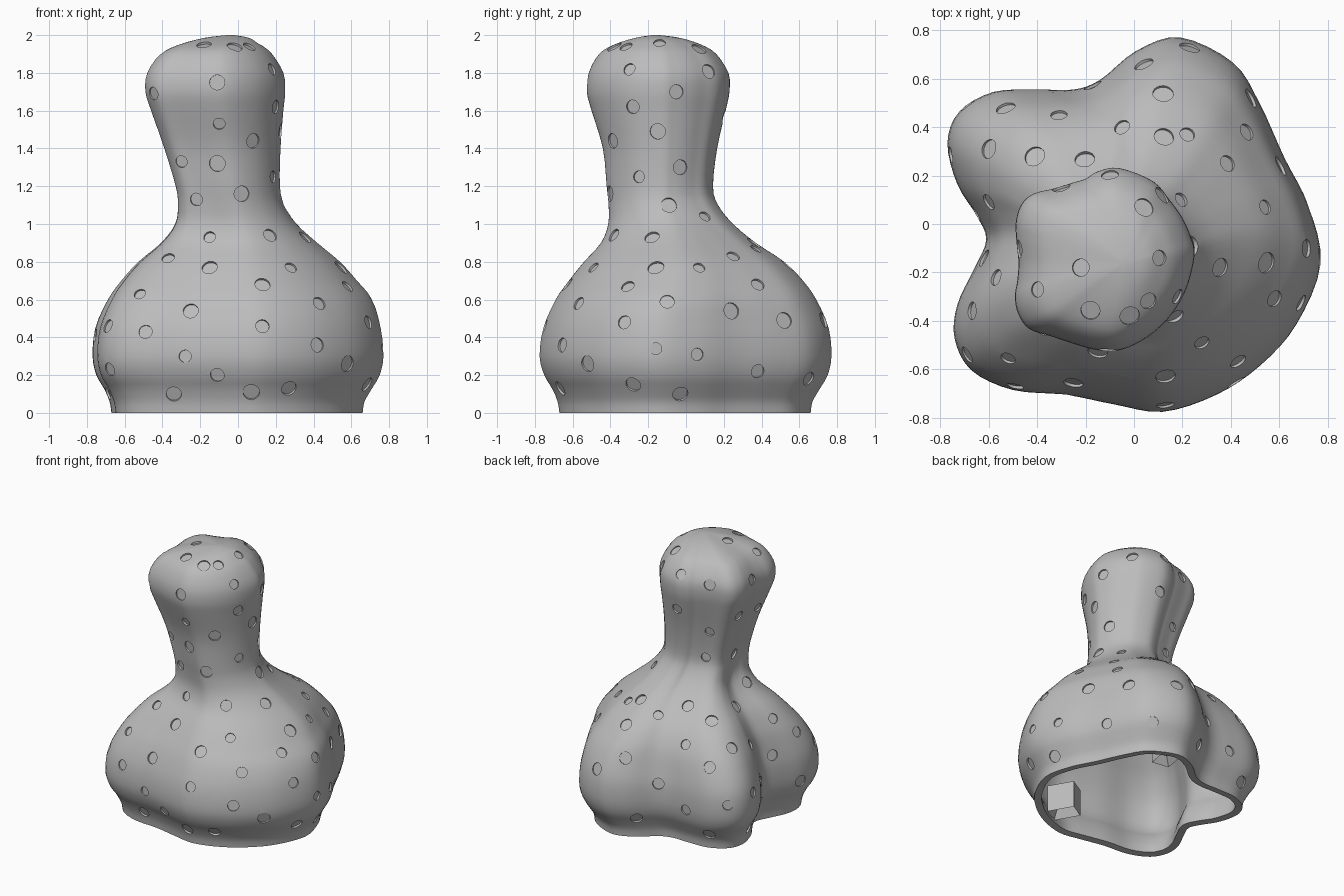
import bpy, bmesh, math, random
from mathutils import Vector, Matrix
from mathutils.bvhtree import BVHTree

random.seed(4)
if "Cube" in bpy.data.objects:
    bpy.data.objects.remove(bpy.data.objects["Cube"])

grey = bpy.data.materials.new("Plain grey")
grey.use_nodes = True
grey.diffuse_color = (0.5, 0.5, 0.5, 1)
grey.node_tree.nodes["Principled BSDF"].inputs["Base Color"].default_value = (0.5, 0.5, 0.5, 1)


def spline(points, steps, closed):
    """Smooth curve through points of any dimension."""
    count = len(points)
    pick = (lambda i: points[i % count]) if closed else (lambda i: points[max(0, min(count - 1, i))])
    curve = []
    for i in range(count if closed else count - 1):
        a, b, c, d = (pick(i + k) for k in (-1, 0, 1, 2))
        for s in range(steps):
            t = s / steps
            curve.append([q + t / 2 * (r - p + t * (2 * p - 5 * q + 4 * r - w + t * (3 * (q - r) + w - p)))
                          for p, q, r, w in zip(a, b, c, d)])
    return curve if closed else curve + [list(points[-1])]


def normalised(outline):
    """Fit an outline into the square from -1 to 1."""
    axes = []
    for values in zip(*outline):
        low, high = min(values), max(values)
        axes.append([2 * (v - low) / (high - low) - 1 for v in values])
    return list(zip(*axes))


def make_object(name, bm):
    mesh = bpy.data.meshes.new(name)
    bm.to_mesh(mesh)
    mesh.materials.append(grey)
    obj = bpy.data.objects.new(name, mesh)
    bpy.context.collection.objects.link(obj)
    return obj


# Five-lobed outlines of the belly and the head, point for point
BELLY = [(.77, -.16), (.72, .08), (.62, .28), (.52, .5), (.41, .67), (.19, .775), (.01, .72),
         (-.14, .6), (-.25, .56), (-.4, .56), (-.58, .55), (-.72, .47), (-.77, .34), (-.73, .17),
         (-.65, .04), (-.61, -.06), (-.66, -.18), (-.73, -.33), (-.74, -.47), (-.67, -.6),
         (-.5, -.68), (-.28, -.7), (-.08, -.74), (.12, -.77), (.34, -.7), (.52, -.58), (.67, -.41)]
HEAD = [(.25, -.13), (.235, -.05), (.2, .03), (.15, .1), (.08, .18), (-.06, .235), (-.15, .22),
        (-.2, .19), (-.25, .175), (-.33, .15), (-.41, .13), (-.46, .09), (-.485, .02), (-.485, -.05),
        (-.48, -.1), (-.475, -.16), (-.48, -.23), (-.49, -.3), (-.475, -.37), (-.43, -.43),
        (-.34, -.46), (-.25, -.49), (-.16, -.515), (-.07, -.52), (.03, -.48), (.13, -.4), (.21, -.28)]
# Height, then the extent in x and in y
LEVELS = [(0, -.67, .66, -.67, .66), (.06, -.68, .67, -.68, .67), (.13, -.71, .71, -.71, .71),
          (.2, -.75, .75, -.75, .75), (.3, -.77, .77, -.775, .77), (.45, -.755, .755, -.755, .755),
          (.6, -.69, .71, -.69, .69), (.7, -.62, .63, -.62, .62), (.8, -.53, .54, -.54, .52),
          (.9, -.41, .42, -.45, .37), (1, -.335, .31, -.412, .25), (1.1, -.32, .245, -.41, .17),
          (1.2, -.33, .222, -.42, .143), (1.4, -.39, .225, -.44, .165), (1.6, -.46, .24, -.5, .21),
          (1.7, -.49, .25, -.525, .23), (1.8, -.48, .24, -.515, .225), (1.9, -.41, .18, -.46, .16),
          (1.95, -.31, .12, -.38, .08), (1.985, -.18, .06, -.27, -.03), (2, -.06, -.02, -.18, -.14)]

belly, head = (normalised(spline(o, 4, True)) for o in (BELLY, HEAD))
bm = bmesh.new()
rings = []
for z, x0, x1, y0, y1 in spline(LEVELS, 3, False):
    t = max(0, min(1, (z - .5) / .7))
    ring = []
    for a, b in zip(belly, head):
        u, v = (p + (q - p) * t for p, q in zip(a, b))
        ring.append(bm.verts.new(((x0 + x1 + u * (x1 - x0)) / 2, (y0 + y1 + v * (y1 - y0)) / 2, z)))
    rings.append(ring)
size = len(belly)
for low, high in zip(rings, rings[1:]):
    for i in range(size):
        j = (i + 1) % size
        bm.faces.new((low[i], low[j], high[j], high[i]))
bm.faces.new(rings[-1])
bm.normal_update()
tree = BVHTree.FromBMesh(bm)
shell = make_object("shell", bm)
bm.free()

# Places of the dimples, found by shooting onto the surface
FRONT = [(-.18, 1.95), (.06, 1.94), (-.45, 1.69), (.2, 1.62), (-.11, 1.75), (-.1, 1.53), (.08, 1.44),
         (-.3, 1.33), (-.11, 1.32), (-.22, 1.13), (.02, 1.16), (-.15, .93), (.17, .94), (-.37, .82),
         (-.15, .77), (.13, .68), (.28, .77), (-.52, .63), (-.25, .54), (.43, .58), (.58, .67),
         (-.49, .43), (.13, .46), (.42, .36), (.69, .48), (-.28, .3), (-.11, .2), (.07, .11),
         (.27, .13), (-.34, .1), (.58, .26), (-.69, .46), (-.68, .23)]
SIDE = [(-.38, 1.94), (-.14, 1.96), (.07, 1.93), (-.3, 1.82), (.12, 1.81), (-.05, 1.7), (-.35, 1.62),
        (-.15, 1.49), (-.25, 1.25), (-.03, 1.3), (-.09, 1.1), (.1, 1.04), (-.18, .93), (.25, .83),
        (.36, .9), (-.36, .68), (-.16, .77), (.07, .77), (.38, .68), (-.6, .58), (-.35, .48),
        (-.1, .59), (.24, .54), (.52, .49), (-.54, .26), (-.16, .34), (.06, .31), (.38, .22),
        (-.28, .15), (-.03, .1), (.65, .18)]
TOP = [(.23, .73), (.04, .66), (.12, .54), (-.17, .57), (-.31, .45), (-.53, .48), (-.6, .31),
       (-.41, .28), (-.05, .4), (.22, .37), (.45, .39), (-.6, .09), (-.57, -.22), (-.04, .08),
       (-.22, -.18), (-.4, -.27), (-.18, -.39), (.13, -.13), (.07, -.38), (-.3, .15), (.11, .13)]
dimples = []


def add_dimple(origin, direction, spacing):
    point, normal, _, _ = tree.ray_cast(Vector(origin), Vector(direction))
    if point and point.z > .09 and all((point - p).length > spacing for p, _ in dimples):
        dimples.append((point, normal))


for x, z in FRONT:
    add_dimple((x, -3, z), (0, 1, 0), .09)
for y, z in SIDE:
    add_dimple((3, y, z), (-1, 0, 0), .09)
for x, y in TOP:
    add_dimple((x, y, 3), (0, 0, -1), .09)
# Fill the remaining back and right sides evenly
for _ in range(500):
    angle, z = random.uniform(math.pi / 2.2, math.pi * 1.2), random.uniform(.1, 1.85)
    way = Vector((math.cos(angle), math.sin(angle), 0))
    add_dimple(Vector((-.1, -.1, z)) + way * 3, -way, .21)

bm = bmesh.new()
for point, normal in dimples:
    radius = random.uniform(.031, .044)
    place = Matrix.Translation(point + normal * .018) @ normal.to_track_quat("Z", "Y").to_matrix().to_4x4()
    bmesh.ops.create_cone(bm, cap_ends=True, segments=20, radius1=radius, radius2=radius,
                          depth=.06, matrix=place)
cutter = make_object("dimple_cutter", bm)
cutter.hide_render = True
bm.free()

# Hollow the shell, then sink the dimples
bpy.ops.object.select_all(action="DESELECT")
bpy.context.view_layer.objects.active = shell
shell.select_set(True)
wall = shell.modifiers.new("wall", "SOLIDIFY")
wall.thickness, wall.offset = .05, -1
sink = shell.modifiers.new("dimples", "BOOLEAN")
sink.operation, sink.solver, sink.object = "DIFFERENCE", "EXACT", cutter
for name in ("wall", "dimples"):
    bpy.ops.object.modifier_apply(modifier=name)
bpy.data.objects.remove(cutter)
bpy.ops.object.shade_smooth_by_angle(angle=math.radians(35))

# Mounting blocks inside the rim, each with a screw hole
for name, x, y, turn in (("front_block", .21, -.49, 30), ("back_block", .15, .53, -10)):
    bm = bmesh.new()
    bmesh.ops.create_cube(bm, size=1)
    bmesh.ops.scale(bm, vec=(.13, .19, .2), verts=bm.verts)
    base = min(bm.faces, key=lambda f: f.calc_center_median().z)
    bmesh.ops.inset_individual(bm, faces=[base], thickness=.05)
    bmesh.ops.translate(bm, vec=(0, 0, .06), verts=base.verts)
    block = make_object(name, bm)
    block.location = (x, y, .13)
    block.rotation_euler.z = math.radians(turn)
    bm.free()
